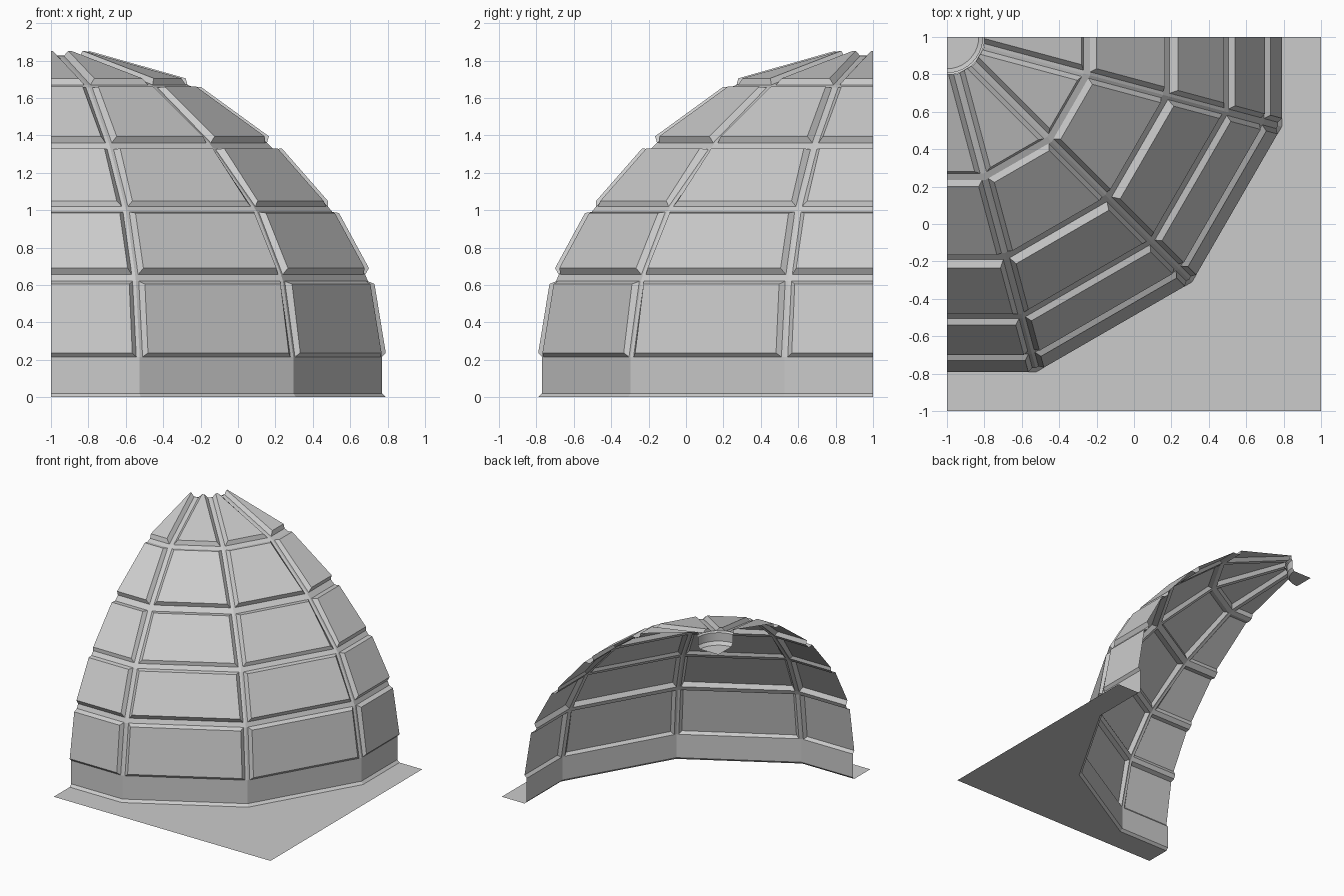
import bpy, bmesh, math
from mathutils import Vector

if "Cube" in bpy.data.objects:
    bpy.data.objects.remove(bpy.data.objects["Cube"])

CENTRE = Vector((-1, 1, 0))        # dome axis sits on the back left corner
TAN = math.tan(math.radians(15))   # twelve-sided dome
ANGLES = [math.radians(a) for a in (0, -30, -60, -90)]
RIB, EDGE = 0.018, 0.045           # side margins of panel foot and panel face

# Each row: panel foot low, face low, face high, foot high as (apothem, z)
ROWS = [
    [(1.77, .215), (1.79, .237), (1.73, .605), (1.695, .62)],
    [(1.68, .655), (1.70, .69), (1.54, .985), (1.505, .99)],
    [(1.48, 1.02), (1.48, 1.05), (1.235, 1.33), (1.19, 1.325)],
    [(1.155, 1.36), (1.165, 1.395), (.80, 1.66), (.765, 1.655)],
    [(.73, 1.67), (.72, 1.705), (.20, 1.852), (.20, 1.825)],
]


def point(t, p, w):
    n = Vector((math.cos(t), math.sin(t), 0))
    u = Vector((-math.sin(t), math.cos(t), 0))
    return CENTRE + n * p[0] + u * w + Vector((0, 0, p[1]))


def corner(p, margin=0):
    return p[0] * TAN - margin


def quad(bm, pts):
    bm.faces.new([bm.verts.new(p) for p in pts])


def strip(bm, t, lo, hi):
    quad(bm, [point(t, lo, -corner(lo)), point(t, lo, corner(lo)),
              point(t, hi, corner(hi)), point(t, hi, -corner(hi))])


def finish(bm, name, smooth=None):
    # cut to the quarter
    bmesh.ops.remove_doubles(bm, verts=bm.verts[:], dist=1e-4)
    for no in ((-1, 0, 0), (0, 1, 0)):
        bmesh.ops.bisect_plane(bm, geom=bm.verts[:] + bm.edges[:] + bm.faces[:],
                               plane_co=CENTRE, plane_no=no, clear_outer=True)
    me = bpy.data.meshes.new(name)
    bm.to_mesh(me)
    bm.free()
    ob = bpy.data.objects.new(name, me)
    bpy.context.collection.objects.link(ob)
    if smooth:
        bpy.ops.object.select_all(action='DESELECT')
        ob.select_set(True)
        bpy.context.view_layer.objects.active = ob
        bpy.ops.object.shade_smooth_by_angle(angle=math.radians(smooth))


# Panelled dome shell: raised panels between sunken ribs
bm = bmesh.new()
for t in ANGLES:
    for i, (a, A, B, b) in enumerate(ROWS):
        foot = [point(t, a, -corner(a, RIB)), point(t, a, corner(a, RIB)),
                point(t, b, corner(b, RIB)), point(t, b, -corner(b, RIB))]
        face = [point(t, A, -corner(A, EDGE)), point(t, A, corner(A, EDGE)),
                point(t, B, corner(B, EDGE)), point(t, B, -corner(B, EDGE))]
        quad(bm, face)
        for k in range(4):
            m = (k + 1) % 4
            quad(bm, [foot[k], foot[m], face[m], face[k]])
        # upright ribs
        quad(bm, [point(t, a, -corner(a)), foot[0], foot[3], point(t, b, -corner(b))])
        quad(bm, [foot[1], point(t, a, corner(a)), point(t, b, corner(b)), foot[2]])
        # level rib up to the next row
        if i + 1 < len(ROWS):
            strip(bm, t, b, ROWS[i + 1][0])
finish(bm, "dome_shell")

# Base skirt with a small flared foot
bm = bmesh.new()
for t in ANGLES:
    strip(bm, t, (1.79, 0), (1.77, .02))
    strip(bm, t, (1.77, .02), (1.77, .215))
finish(bm, "base_skirt")

# Flat ground flange filling the square corner outside the skirt
bm = bmesh.new()
foot = (1.79, 0)
ring = [CENTRE + Vector((1.79, 0, 0))]
ring += [point(t, foot, -corner(foot)) for t in ANGLES[:3]]
ring += [CENTRE + Vector((0, -1.79, 0))]
outer = [Vector((-1, -1, 0)), Vector((1, -1, 0)), Vector((1, 1, 0))]
quad(bm, [ring[2], ring[3], ring[4], outer[0], outer[1]])
quad(bm, [ring[0], ring[1], ring[2], outer[1], outer[2]])
bmesh.ops.reverse_faces(bm, faces=[f for f in bm.faces if f.normal.z < 0])
for f in bm.faces:
    f.normal_update()
    if f.normal.z < 0:
        f.normal_flip()
finish(bm, "ground_flange")

# Round cup sunk into the crown
bm = bmesh.new()
profile = [(.203, 1.826), (.19, 1.815), (.19, 1.745), (.17, 1.72), (0, 1.72)]
verts = [bm.verts.new(CENTRE + Vector((r, 0, z))) for r, z in profile]
edges = [bm.edges.new(pair) for pair in zip(verts, verts[1:])]
bmesh.ops.spin(bm, geom=verts + edges, cent=CENTRE, axis=(0, 0, 1),
               angle=-math.pi / 2, steps=10)
finish(bm, "crown_cup", 30)
